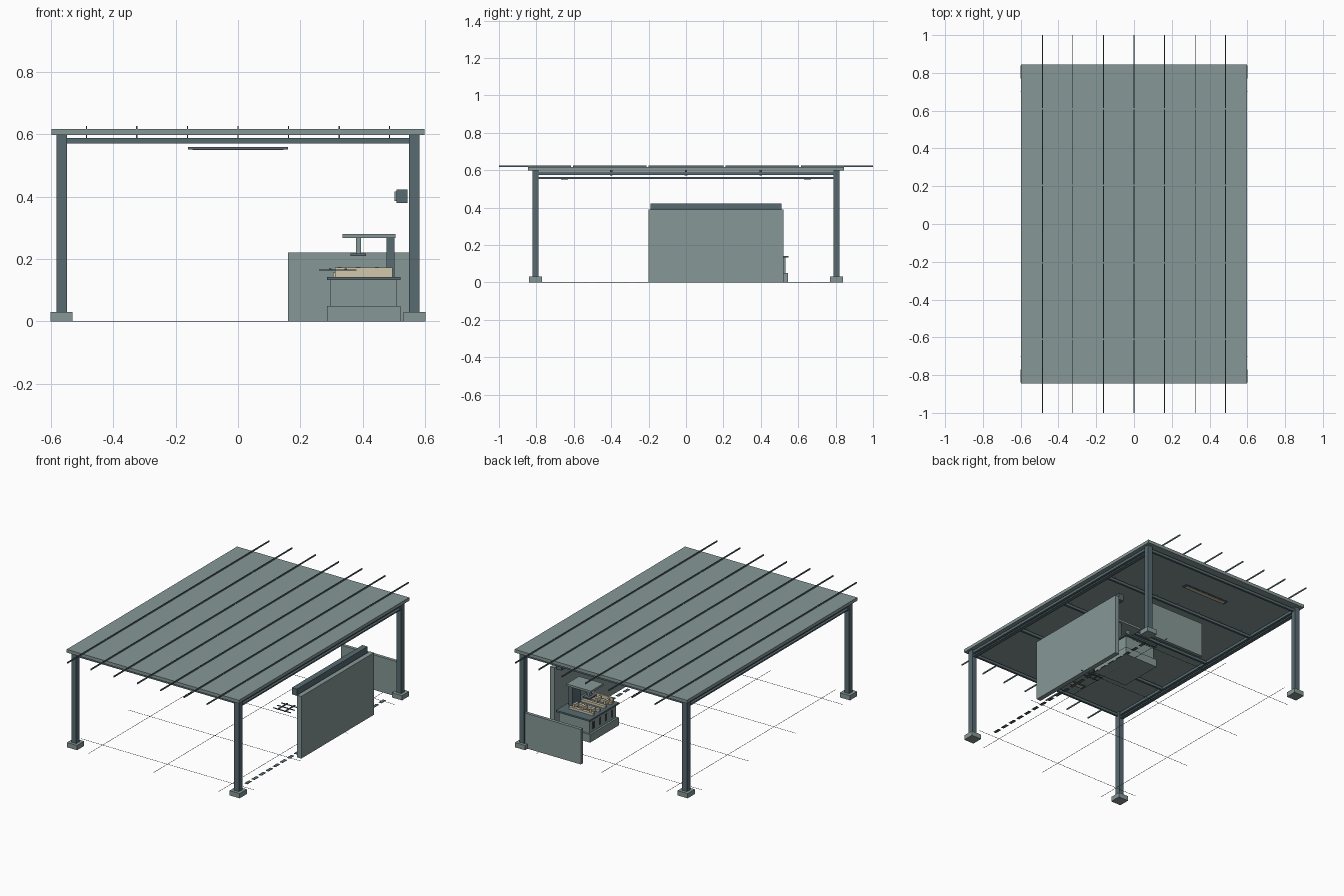
import bpy, bmesh
from mathutils import Vector


def material(name, rgb):
    m = bpy.data.materials.new(name)
    m.diffuse_color = (*rgb, 1)
    return m


GREY = material("grey green", (0.24, 0.315, 0.305))
SLATE = material("dark slate", (0.095, 0.145, 0.165))
DARK = material("charcoal", (0.035, 0.045, 0.048))
TAN = material("pale tan", (0.64, 0.57, 0.41))


def boxes(name, mat, spans):
    """One object made of boxes, each given as (x0, x1, y0, y1, z0, z1)."""
    bm = bmesh.new()
    for x0, x1, y0, y1, z0, z1 in spans:
        made = bmesh.ops.create_cube(bm, size=1)["verts"]
        bmesh.ops.scale(bm, vec=Vector((x1 - x0, y1 - y0, z1 - z0)), verts=made)
        bmesh.ops.translate(bm, verts=made,
                            vec=Vector((x0 + x1, y0 + y1, z0 + z1)) / 2)
    mesh = bpy.data.meshes.new(name)
    bm.to_mesh(mesh)
    bm.free()
    mesh.materials.append(mat)
    ob = bpy.data.objects.new(name, mesh)
    bpy.context.collection.objects.link(ob)
    return ob


def centred(x, y, z0, z1, wx, wy):
    return (x - wx / 2, x + wx / 2, y - wy / 2, y + wy / 2, z0, z1)


CORNERS = [(sx * 0.565, sy * 0.805) for sx in (-1, 1) for sy in (-1, 1)]
RIBS = [-0.485, -0.324, -0.162, 0, 0.162, 0.324, 0.485]

# Canopy: roof slab, posts and feet
boxes("roof_slab", GREY, [(-0.598, 0.598, -0.845, 0.845, 0.597, 0.617)])
boxes("posts", SLATE, [centred(x, y, 0.03, 0.597, 0.034, 0.034) for x, y in CORNERS])
boxes("post_feet", GREY, [centred(x, y, 0, 0.03, 0.07, 0.07) for x, y in CORNERS])

# Roof seams, split into lengths and overhanging both ends
cuts = [-1.005, -0.61, -0.205, 0.205, 0.61, 1.005]
boxes("roof_ribs", SLATE, [(x - 0.002, x + 0.002, a + 0.005, b - 0.005, 0.617, 0.626)
                           for x in RIBS for a, b in zip(cuts, cuts[1:])])

# Roof frame
boxes("cross_beams", SLATE, [(-0.55, 0.55, y - 0.007, y + 0.007, 0.57, 0.587)
                             for y in (-0.805, -0.4, 0, 0.4, 0.805)])
boxes("side_rails", SLATE, [(s * 0.565 - 0.012, s * 0.565 + 0.012, -0.79, 0.79, a, b)
                            for s in (-1, 1) for a, b in ((0.575, 0.592), (0.553, 0.562))])
boxes("beam_spacers", SLATE, [centred(x, y, 0.587, 0.597, 0.004, 0.012)
                              for x in RIBS for y in (-0.4, 0, 0.4)])

# Lamps under the roof
boxes("lamp_housings", SLATE, [(-0.16, 0.16, y - 0.018, y + 0.018, 0.551, 0.558)
                               for y in (-0.65, 0.65)])
boxes("lamp_tubes", TAN, [(-0.145, 0.145, y - 0.01, y + 0.01, 0.549, 0.551)
                          for y in (-0.65, 0.65)])

# Side wall, its upper box and the low back panel
boxes("side_wall", GREY, [(0.55, 0.58, -0.2, 0.52, 0, 0.39)])
boxes("wall_box", SLATE, [(0.507, 0.543, -0.19, 0.51, 0.38, 0.422)])
boxes("wall_box_face", GREY, [(0.501, 0.507, -0.18, 0.5, 0.386, 0.416)])
boxes("back_panel", GREY, [(0.16, 0.55, 0.795, 0.815, 0, 0.22)])

# Work counter
boxes("counter_body", GREY, [(0.285, 0.52, 0.26, 0.545, 0, 0.05),
                             (0.297, 0.508, 0.272, 0.533, 0.05, 0.132)])
boxes("counter_slots", DARK, [(0.296, 0.298, y - 0.011, y + 0.011, 0.066, 0.112)
                              for y in (0.31, 0.37, 0.43, 0.49)])
boxes("counter_top", SLATE, [(0.285, 0.52, 0.255, 0.548, 0.132, 0.142)])
boxes("tan_goods", TAN, [(0.305, 0.47, y - 0.009, y + 0.009, 0.142, 0.157)
                         for y in (0.30, 0.36, 0.42, 0.48)]
      + [(x - 0.007, x + 0.007, y - 0.022, y + 0.022, 0.15, 0.174)
         for x in (0.325, 0.385, 0.445) for y in (0.32, 0.46)]
      + [(0.31, 0.495, 0.27, 0.28, 0.142, 0.172)])

# Overhead arm above the counter
boxes("arm_column", SLATE, [(0.475, 0.502, 0.365, 0.45, 0.142, 0.267)])
boxes("arm_hood", GREY, [(0.335, 0.505, 0.34, 0.465, 0.267, 0.28),
                         (0.378, 0.394, 0.395, 0.415, 0.217, 0.267)])
boxes("arm_plate", SLATE, [(0.36, 0.41, 0.37, 0.44, 0.209, 0.217)])

# Loose rack of rods in front of the counter
boxes("rod_rack", SLATE, [(0.26, 0.38, y - 0.003, y + 0.003, 0.163, 0.167)
                          for y in (-0.02, 0.02, 0.06)]
      + [(x - 0.004, x + 0.004, -0.03, 0.07, 0.165, 0.17) for x in (0.295, 0.345)])

# Ground: dashed lane line and slab joints
boxes("lane_dashes", SLATE, [(0.507, 0.527, -0.66 + i * 0.07, -0.615 + i * 0.07, 0, 0.002)
                             for i in range(20)])
boxes("slab_joints", DARK, [(x - 0.001, x + 0.001, -0.84, 0.84, 0, 0.001)
                            for x in (-0.45, 0, 0.45)]
      + [(-0.6, 0.6, y - 0.001, y + 0.001, 0, 0.001) for y in (-0.7, -0.23, 0.23, 0.7)])
